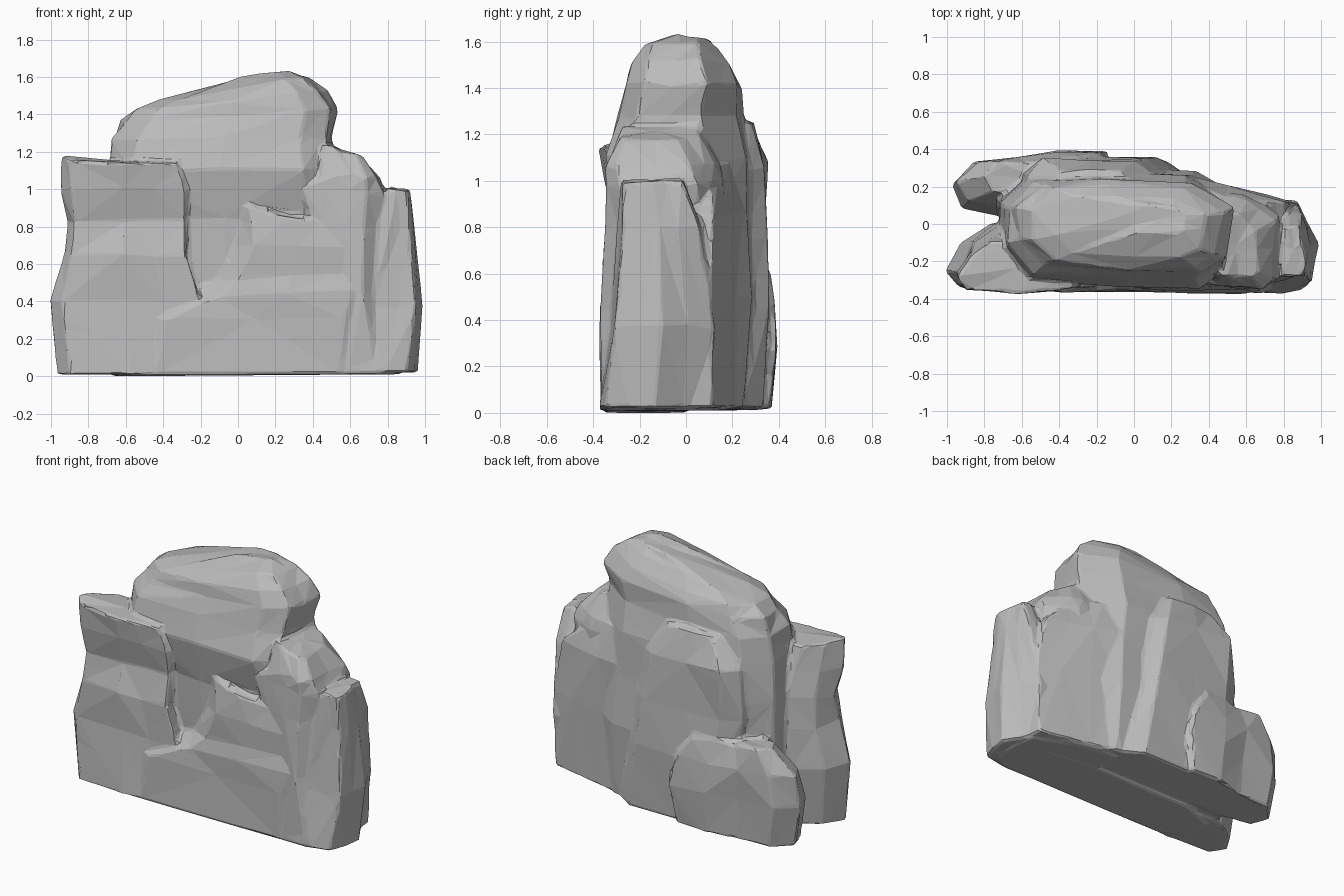
import bpy, bmesh, random
from mathutils import Vector

random.seed(11)
if "Cube" in bpy.data.objects:
    bpy.data.objects.remove(bpy.data.objects["Cube"], do_unlink=True)

stone = bpy.data.materials.new("grey stone")
stone.use_nodes = True
grey = (0.5, 0.5, 0.5, 1)
stone.diffuse_color = grey
bsdf = stone.node_tree.nodes["Principled BSDF"]
bsdf.inputs["Base Color"].default_value = grey
bsdf.inputs["Roughness"].default_value = 0.9

bm = bmesh.new()
ROUND = [(0, .25), (0, .75), (.15, 1), (.85, 1), (1, .75), (1, .25), (.85, 0), (.15, 0)]


def rough(amount):
    return random.uniform(-amount, amount)


def outline(plan):
    """Split the long edges of a unit plan so that facets stay small."""
    points = []
    for a, b in zip(plan, plan[1:] + plan[:1]):
        a, b = Vector(a), Vector(b)
        parts = max(1, round((b - a).length / 0.3))
        points += [a.lerp(b, i / parts) for i in range(parts)]
    return points


def chunk(plan, levels, jitter=0.012):
    """Closed boulder lofted through levels (z left, z right, x0, x1, y0, y1)."""
    points = outline(plan)
    sides = len(points)
    rings = []
    for zl, zr, x0, x1, y0, y1 in levels:
        ring = []
        for u, v in points:
            lift = rough(jitter) if zl > 0.05 else 0
            ring.append(bm.verts.new((x0 + u * (x1 - x0) + rough(jitter),
                                      y0 + v * (y1 - y0) + rough(jitter),
                                      zl + u * (zr - zl) + lift)))
        rings.append(ring)
    for low, high in zip(rings, rings[1:]):
        for i in range(sides):
            j = (i + 1) % sides
            a, b, c, d = low[i], low[j], high[j], high[i]
            if random.random() < 0.5:
                bm.faces.new((a, b, c))
                bm.faces.new((a, c, d))
            else:
                bm.faces.new((a, b, d))
                bm.faces.new((b, c, d))
    caps = [bm.faces.new(rings[0][::-1]), bm.faces.new(rings[-1])]
    bmesh.ops.poke(bm, faces=caps)


# Tall central mass with the rounded crest
chunk([(0, .35), (0, .7), (.12, .95), (.4, 1), (.8, .95), (1, .68), (.97, .15),
       (.85, 0), (.5, 0), (.12, .08)],
      [(.02, .04, -.7, .6, -.3, .27), (.5, .5, -.71, .6, -.27, .3),
       (.85, .85, -.71, .55, -.28, .3), (1.1, 1.1, -.7, .52, -.34, .28),
       (1.26, 1.28, -.67, .51, -.3, .25), (1.36, 1.42, -.62, .53, -.26, .24),
       (1.42, 1.53, -.55, .47, -.24, .21), (1.47, 1.6, -.42, .38, -.18, .16),
       (1.59, 1.63, -.02, .28, -.06, .1)])

# Front slab on the right-hand end, wedge-shaped in plan
chunk([(0, .3), (.07, .05), (.5, 0), (1, .05), (1, 1), (.3, 1), (.1, .7)],
      [(.01, .01, -.96, -.2, -.36, -.03), (.4, .4, -1, -.2, -.35, 0),
       (.65, .65, -.94, -.28, -.35, 0), (.83, .83, -.91, -.28, -.32, 0),
       (1, 1, -.94, -.29, -.35, -.05), (1.17, 1.14, -.95, -.32, -.37, -.1)])

# Broad front foot with its stepped ledge
chunk(ROUND, [(0, .01, -.65, .75, -.36, 0), (.3, .3, -.6, .78, -.365, 0),
              (.43, .46, -.26, .76, -.36, 0), (.52, .55, -.13, .72, -.35, 0),
              (.7, .68, -.03, .68, -.35, 0), (.92, .8, -.04, .55, -.33, 0)])

# Shoulder beside the crest
chunk([(0, .05), (0, 1), (.5, .95), (1, .75), (1, .1), (.8, 0)],
      [(.01, .01, .3, .85, -.37, .18), (.45, .45, .32, .76, -.36, .2),
       (.8, .8, .39, .75, -.35, .2), (1, .98, .36, .78, -.35, .18),
       (1.08, 1.06, .45, .75, -.34, .15), (1.25, 1.17, .45, .66, -.28, .06)])

# Outer spire
chunk([(0, 0), (0, 1), (.68, 1), (1, .5), (.88, .05), (.6, 0)],
      [(.02, .02, .55, .96, -.37, .1), (.37, .37, .6, 1, -.32, .12),
       (.8, .8, .75, .95, -.29, .06), (1.01, 1, .81, .92, -.28, -.02)])

# Rear flank, receding towards the outer end
chunk([(0, 0), (0, 1), (.35, 1), (.6, .88), (1, .62), (1, 0)],
      [(.02, .02, 0, .87, -.1, .24), (.5, .5, 0, .88, -.1, .24),
       (.88, .85, .05, .8, -.1, .24), (1.12, 1.05, .1, .6, -.1, .22)])

# Rear column, its edge leaning inwards as it rises
chunk(ROUND, [(.02, .02, -.5, .3, 0, .34), (.45, .45, -.55, .24, 0, .35),
              (.75, .75, -.6, .18, 0, .345), (1.08, 1.05, -.58, .1, 0, .345),
              (1.25, 1.25, -.45, -.02, 0, .29)])

# Low thin block at the rear corner
chunk([(0, .5), (.15, .82), (.45, .88), (.7, 1), (1, 1), (1, 0), (.35, 0), (.08, .1)],
      [(.01, .02, -.93, -.17, .04, .37), (.28, .28, -.98, -.15, .04, .385),
       (.48, .48, -.95, -.2, .08, .385), (.64, .62, -.8, -.3, .16, .36)])

bmesh.ops.recalc_face_normals(bm, faces=bm.faces)
mesh = bpy.data.meshes.new("boulder")
bm.to_mesh(mesh)
bm.free()
mesh.materials.append(stone)
boulder = bpy.data.objects.new("boulder", mesh)
bpy.context.collection.objects.link(boulder)

# Fuse the chunks into one skin, then cut it down to coarse flat facets
fuse = boulder.modifiers.new("fuse", "REMESH")
fuse.mode = "VOXEL"
fuse.voxel_size = 0.016
facets = boulder.modifiers.new("facets", "DECIMATE")
facets.ratio = 0.03
facets.use_collapse_triangulate = True
